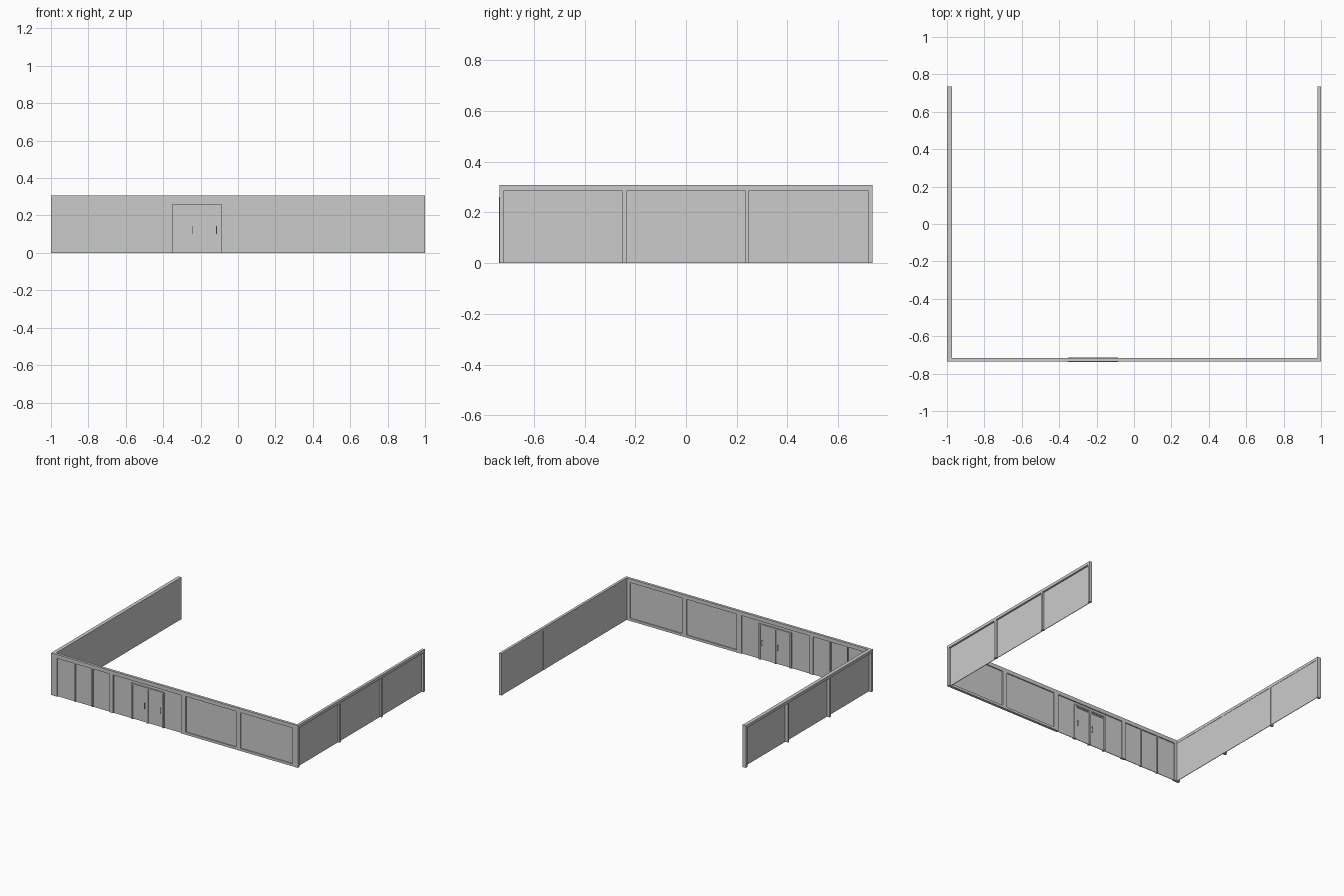
import bpy, bmesh
from mathutils import Vector

if "Cube" in bpy.data.objects:
    bpy.data.objects.remove(bpy.data.objects["Cube"])

H = 0.308      # wall height
Y = 0.735      # half depth


def add_mesh(name, bm):
    bmesh.ops.recalc_face_normals(bm, faces=bm.faces)
    me = bpy.data.meshes.new(name)
    bm.to_mesh(me)
    bm.free()
    ob = bpy.data.objects.new(name, me)
    bpy.context.collection.objects.link(ob)
    return ob


def box(name, x0, x1, y0, y1, z0, z1):
    bm = bmesh.new()
    bmesh.ops.create_cube(bm, size=1)
    for v in bm.verts:
        v.co = Vector(((x0 + x1) / 2 + v.co.x * (x1 - x0),
                       (y0 + y1) / 2 + v.co.y * (y1 - y0),
                       (z0 + z1) / 2 + v.co.z * (z1 - z0)))
    return add_mesh(name, bm)


def comb(name, a, b, top, bays, head, d0, d1, along_x):
    """Frame with bays open to the floor, extruded from depth d0 to d1."""
    pts = [(a, top), (a, 0)]
    for s, e in bays:
        pts += [(s, 0), (s, head), (e, head), (e, 0)]
    pts += [(b, 0), (b, top)]
    bm = bmesh.new()
    place = (lambda u, d, z: (u, d, z)) if along_x else (lambda u, d, z: (d, u, z))
    face = bm.faces.new([bm.verts.new(place(u, d0, z)) for u, z in pts])
    ext = bmesh.ops.extrude_face_region(bm, geom=[face])
    new = [v for v in ext["geom"] if isinstance(v, bmesh.types.BMVert)]
    bmesh.ops.translate(bm, verts=new, vec=place(0, d1 - d0, 0))
    return add_mesh(name, bm)


# Side walls: post-and-beam frames with recessed panels near the inner face
side_bays = [(-0.718, -0.252), (-0.233, 0.233), (0.249, 0.718)]
for side, outer, inner in (("left", -1.0, -0.973), ("right", 1.0, 0.981)):
    comb(side + "_wall_frame", -Y, Y, H, side_bays, 0.287, outer, inner, False)
    s = 1 if outer > 0 else -1
    for i, (y0, y1) in enumerate(side_bays):
        xs = sorted((inner + s * 0.002, inner + s * 0.006))
        box(f"{side}_panel_{i}", *xs, y0, y1, 0, 0.287)

# Front wall frame
F0, F1 = -Y, -0.716
front_bays = [(-0.952, -0.810), (-0.802, -0.672), (-0.664, -0.529),
              (-0.497, 0.053), (0.090, 0.498), (0.535, 0.957)]
comb("front_wall_frame", -0.973, 0.981, H, front_bays, 0.28, F0, F1, True)
G0, G1 = -0.7275, -0.7235

# Fixed front panes, the last two sitting on sills
for i, (x0, x1) in enumerate(front_bays):
    if i == 3:
        continue
    sill = 0.018 if i > 3 else 0
    box(f"front_pane_{i}", x0, x1, G0, G1, sill, 0.28)
    if sill:
        box(f"window_sill_{i}", x0, x1, F0, F1, 0, sill)

# Entrance: door frame and the glazing around it
dx0, dx1, dtop = -0.353, -0.086, 0.26
doors = [(-0.340, -0.226), (-0.214, -0.099)]
comb("door_frame", dx0, dx1, dtop, doors, 0.25, F0 - 0.002, F1 + 0.002, True)
comb("entrance_glazing", -0.497, 0.053, 0.28, [(dx0, dx1)], dtop, G0, G1, True)

# Door leaves with stiles, pane and pull handles on both faces
for i, (x0, x1) in enumerate(doors):
    w = 0.007
    comb(f"door_leaf_{i}", x0, x1, 0.25, [(x0 + w, x1 - w)], 0.243,
         -0.731, -0.720, True)
    box(f"door_pane_{i}", x0 + w, x1 - w, G0, G1, 0, 0.243)
    hx = x1 - 0.016
    for side, ya, yb, base in (("outer", -0.738, -0.735, G0), ("inner", -0.716, -0.713, G1)):
        box(f"{side}_handle_{i}", hx - 0.0015, hx + 0.0015, ya, yb, 0.10, 0.145)
        for k, z in enumerate((0.106, 0.136)):
            ys = sorted((base, yb if side == "outer" else ya))
            box(f"{side}_handle_mount_{i}_{k}", hx - 0.001, hx + 0.001, *ys, z, z + 0.003)
